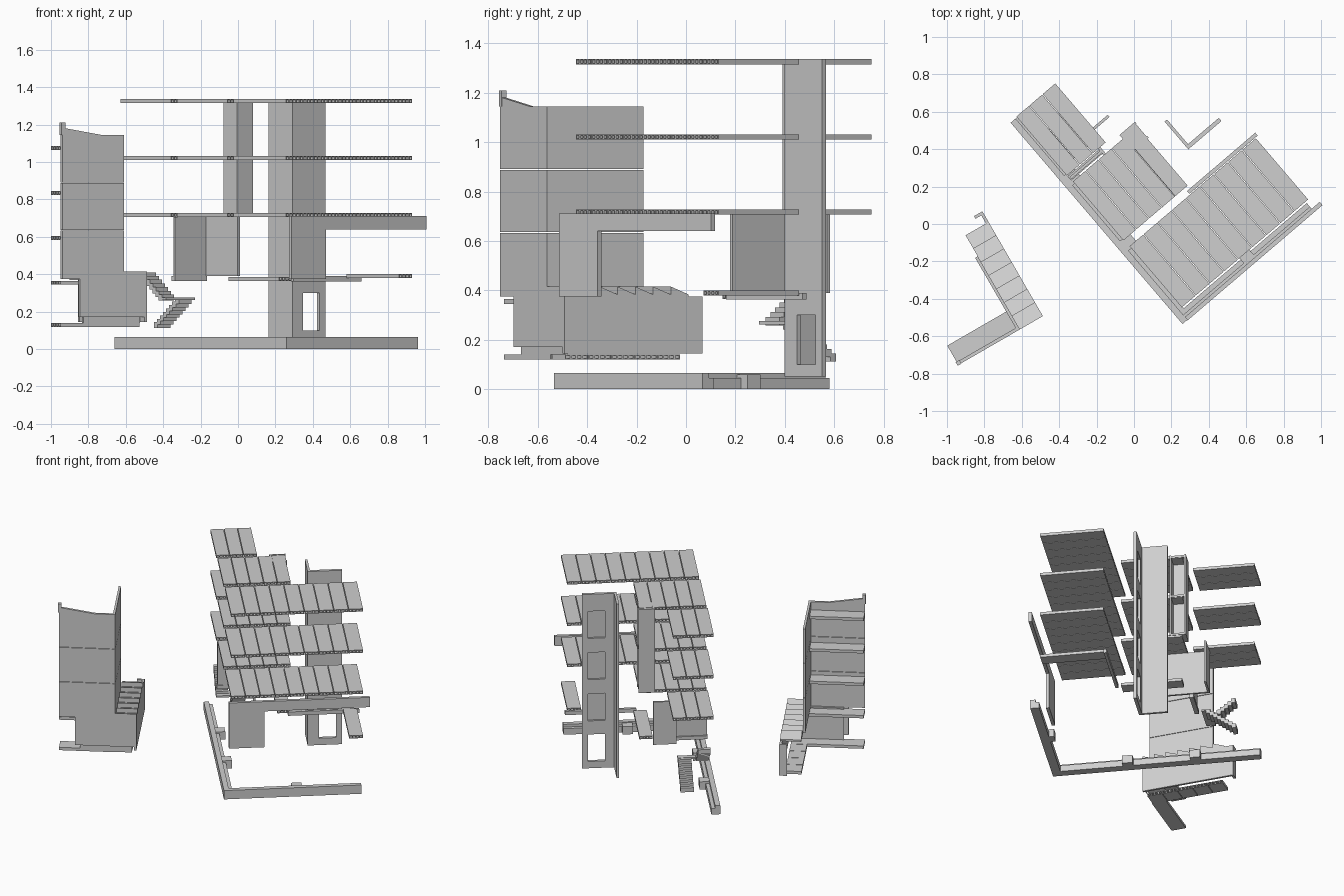
import bpy, bmesh, math
from mathutils import Vector

if "Cube" in bpy.data.objects:
    bpy.data.objects.remove(bpy.data.objects["Cube"])

MAIN = math.radians(40.5)    # plan rotation of the main block
TOWER = math.radians(30)     # plan rotation of the side tower

grey = bpy.data.materials.new("concrete_grey")
grey.use_nodes = True
colour = (0.62, 0.62, 0.62, 1)
grey.diffuse_color = colour
grey.node_tree.nodes["Principled BSDF"].inputs["Base Color"].default_value = colour


def finish(name, bm, angle):
    bmesh.ops.recalc_face_normals(bm, faces=bm.faces)
    mesh = bpy.data.meshes.new(name)
    bm.to_mesh(mesh)
    bm.free()
    mesh.materials.append(grey)
    ob = bpy.data.objects.new(name, mesh)
    ob.rotation_euler.z = angle
    bpy.context.scene.collection.objects.link(ob)
    return ob


def boxes(name, angle, *parts):
    """One object from boxes given as u0, u1, w0, w1, z0, z1."""
    bm = bmesh.new()
    for u0, u1, w0, w1, z0, z1 in parts:
        vs = bmesh.ops.create_cube(bm, size=1)["verts"]
        lo, size = Vector((u0, w0, z0)), Vector((u1 - u0, w1 - w0, z1 - z0))
        for v in vs:
            v.co = lo + Vector(((v.co[i] + 0.5) * size[i] for i in range(3)))
    return finish(name, bm, angle)


def prisms(name, angle, profiles, a, b, along):
    """Profiles extruded from a to b along axis 0 (u) or 1 (w)."""
    bm = bmesh.new()
    for pts in profiles:
        rings = []
        for t in (a, b):
            rings.append([bm.verts.new((t, p, z) if along == 0 else (p, t, z)) for p, z in pts])
        n = len(pts)
        for r in rings:
            bm.faces.new(r)
        for i in range(n):
            j = (i + 1) % n
            bm.faces.new((rings[0][i], rings[0][j], rings[1][j], rings[1][i]))
    return finish(name, bm, angle)


def hollow_slab(name, angle, u0, u1, w0, w1, top, count, along=1, thick=0.021):
    """Row of hollow planks with four cores each, spanning along u (0) or w (1)."""
    bm = bmesh.new()
    p0, p1, s0, s1 = (u0, u1, w0, w1) if along == 1 else (w0, w1, u0, u1)
    mid, width = (s0 + s1) / 2, (p1 - p0) / count
    cells = []
    for k in range(count):
        left = p0 + k * width
        rows = []
        for z in (top - thick, top):
            ps = [left + (width - 0.004) * i / 4 for i in range(5)]
            rows.append([bm.verts.new((p, mid, z) if along == 1 else (mid, p, z)) for p in ps])
        for i in range(4):
            cells.append(bm.faces.new((rows[0][i], rows[0][i + 1], rows[1][i + 1], rows[1][i])))
    bm.normal_update()
    bmesh.ops.inset_individual(bm, faces=cells, thickness=0.004, use_even_offset=True)
    bmesh.ops.delete(bm, geom=cells, context="FACES")
    ob = finish(name, bm, angle)
    mod = ob.modifiers.new("span", "SOLIDIFY")
    mod.thickness = s1 - s0
    mod.offset = 0
    return ob


def stair(name, angle, u0, u1, w0, w1, z0, z1, n):
    """Flight of overlapping treads climbing from w0 to w1."""
    d, r = (w1 - w0) / n, (z1 - z0) / n
    parts = []
    for i in range(n):
        a, b = sorted((w0 + i * d, w0 + (i + 1.2) * d))
        parts.append((u0, u1, a, b, z0 + (i - 0.7) * r, z0 + (i + 1) * r))
    return boxes(name, angle, *parts)


# Floors of the main block
for level, top in enumerate((0.727, 1.031, 1.336), 1):
    hollow_slab(f"front_floor_{level}", MAIN, -0.095, 0.797, -0.505, -0.075, top, 9)
    hollow_slab(f"middle_floor_{level}", MAIN, -0.1, 0.355, -0.03, 0.385, top, 5)
    hollow_slab(f"rear_floor_{level}", MAIN, -0.105, 0.172, 0.43, 0.845, top, 3)

# Single planks and beams of the lowest floor
hollow_slab("front_edge_plank", MAIN, 0.7, 0.797, -0.505, -0.075, 0.4, 1)
hollow_slab("middle_edge_plank", MAIN, 0.262, 0.355, -0.03, 0.385, 0.386, 1)
boxes("floor_beams", MAIN,
      (0.33, 0.81, -0.07, -0.05, 0.362, 0.39),
      (-0.105, 0.12, 0.395, 0.425, 0.365, 0.39))

# Stepped foundation walls with inner pads
boxes("foundation", MAIN,
      (-0.15, -0.09, -0.575, 0.84, 0, 0.045),
      (-0.15, -0.115, -0.575, 0.84, 0.045, 0.065),
      (-0.09, 0.775, -0.575, -0.515, 0, 0.045),
      (-0.115, 0.775, -0.575, -0.54, 0.045, 0.065),
      *[(-0.115, -0.05, w, w + 0.07, 0, 0.058) for w in (-0.09, 0.37)],
      (0.31, 0.38, -0.54, -0.48, 0, 0.058))

# Front corner panel with its long spandrel
boxes("front_corner_wall", MAIN,
      (-0.116, 0.124, -0.578, -0.555, 0.375, 0.64),
      (-0.116, 0.832, -0.578, -0.555, 0.64, 0.712))

# Tall stair core wall: jambs, spandrels and blind backs behind upper openings
sills = (0.1, 0.4, 0.705, 1.01)
heads = [s + 0.2 for s in sills]
bands = zip([0.05] + heads, list(sills) + [1.336])
boxes("window_wall", MAIN,
      (0.48, 0.557, 0.115, 0.137, 0.05, 1.336),
      (0.672, 0.713, 0.115, 0.137, 0.05, 1.336),
      *[(0.557, 0.672, 0.115, 0.137, a, b) for a, b in bands],
      *[(0.557, 0.672, 0.115, 0.121, s, h) for s, h in list(zip(sills, heads))[1:]])
boxes("core_side_wall", MAIN, (0.48, 0.497, 0.137, 0.31, 0.05, 1.336))

# Three-sided shaft with floor plates
boxes("service_shaft", MAIN,
      (0.25, 0.262, 0.3, 0.412, 0.72, 1.336),
      (0.262, 0.36, 0.3, 0.312, 0.72, 1.336),
      (0.262, 0.36, 0.4, 0.412, 0.72, 1.336),
      *[(0.262, 0.355, 0.312, 0.4, z, z + 0.015) for z in (0.72, 1.015, 1.318)])

# Partition walls under the first floor
boxes("partition_walls", MAIN,
      (0.115, 0.13, 0.137, 0.535, 0.39, 0.706),
      (-0.1, 0.115, 0.4, 0.415, 0.39, 0.706),
      (0.13, 0.272, 0.52, 0.535, 0.39, 0.706))

# Dog-leg stair at the rear
stair("lower_flight", MAIN, 0.015, 0.105, 0.71, 0.51, 0.125, 0.272, 8)
stair("upper_flight", MAIN, -0.1, -0.015, 0.51, 0.68, 0.272, 0.41, 7)
boxes("stair_landing", MAIN, (-0.1, 0.105, 0.475, 0.512, 0.262, 0.275))

# Tower walls in three stacked panels
courses = ((0.375, 0.633), (0.636, 0.888), (0.891, 1.145))
boxes("tower_front_wall", TOWER, *[(-1.19, -0.81, -0.183, -0.165, a, b) for a, b in courses])
boxes("tower_side_wall", TOWER, *[(-0.826, -0.81, -0.165, 0.268, a, b) for a, b in courses])

# Sloped parapet and end post
prisms("tower_parapet", TOWER, [((-1.19, 1.145), (-0.95, 1.145), (-1.17, 1.18), (-1.19, 1.18))],
       -0.183, -0.165, 1)
boxes("parapet_post", TOWER, (-1.195, -1.172, -0.185, -0.163, 1.145, 1.21))

# Lower walls of the tower
boxes("lower_front_wall", TOWER,
      (-1.08, -0.668, -0.183, -0.165, 0.17, 0.375),
      (-1.05, -0.7, -0.165, -0.15, 0.14, 0.375))
boxes("lower_side_wall", TOWER,
      (-0.684, -0.668, -0.183, 0.464, 0.145, 0.375),
      (-0.72, -0.684, 0.448, 0.464, 0.145, 0.375))

# Sawtooth roof over the lower side bay
step = 0.083
teeth = []
for i in range(7):
    w = -0.183 + i * step
    teeth.append(((w, 0.37), (w + step, 0.37), (w + step, 0.383), (w, 0.415)))
prisms("sawtooth_roof", TOWER, teeth, -0.81, -0.668, 0)

# Tower balcony planks and ground floor
for i, top in enumerate((0.14, 0.365, 0.605, 0.845, 1.085), 1):
    hollow_slab(f"tower_plank_{i}", TOWER, -1.19, -0.81, -0.165, -0.06, top, 1, along=0)
hollow_slab("side_bay_floor", TOWER, -0.81, -0.7, -0.16, 0.38, 0.14, 5, along=0)
